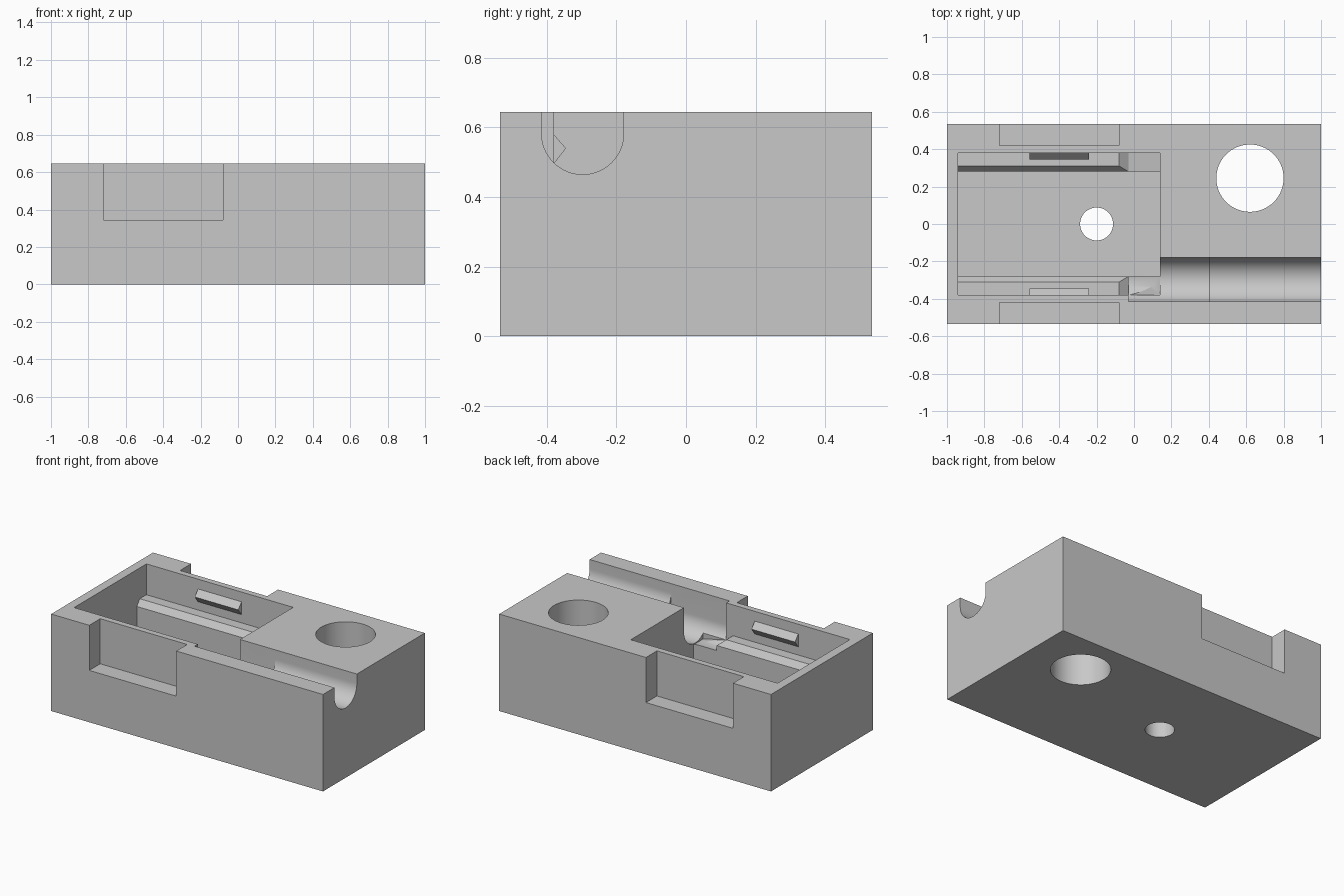
import bpy, bmesh, math
from mathutils import Vector

default = bpy.data.objects.get("Cube")
if default:
    bpy.data.objects.remove(default, do_unlink=True)

grey = bpy.data.materials.new("light grey")
grey.use_nodes = True
colour = (0.58, 0.58, 0.58, 1)
grey.diffuse_color = colour
grey.node_tree.nodes["Principled BSDF"].inputs["Base Color"].default_value = colour


def prism(name, profile, axis, start, end):
    """Extrude a closed 2D profile along an axis from start to end."""
    place = {"x": lambda a, b: (start, a, b),
             "y": lambda a, b: (a, start, b),
             "z": lambda a, b: (a, b, start)}[axis]
    bm = bmesh.new()
    face = bm.faces.new([bm.verts.new(place(a, b)) for a, b in profile])
    top = bmesh.ops.extrude_face_region(bm, geom=[face])["geom"]
    shift = Vector([(end - start) * (axis == k) for k in "xyz"])
    bmesh.ops.translate(bm, vec=shift, verts=[v for v in top if isinstance(v, bmesh.types.BMVert)])
    bmesh.ops.recalc_face_normals(bm, faces=bm.faces)
    mesh = bpy.data.meshes.new(name)
    bm.to_mesh(mesh)
    bm.free()
    mesh.materials.append(grey)
    obj = bpy.data.objects.new(name, mesh)
    bpy.context.collection.objects.link(obj)
    return obj


def rect(a0, a1, b0, b1):
    return [(a0, b0), (a1, b0), (a1, b1), (a0, b1)]


def circle(cx, cy, r, n=64):
    return [(cx + r * math.cos(math.tau * i / n), cy + r * math.sin(math.tau * i / n))
            for i in range(n)]


def u_slot(cy, r, bottom, top, n=32):
    arc = [(cy - r * math.cos(math.pi * i / n), bottom + r - r * math.sin(math.pi * i / n))
           for i in range(n + 1)]
    return arc + [(cy + r, top), (cy - r, top)]


def cut(body, cutter):
    cutter.hide_render = True
    mod = body.modifiers.new("cut", "BOOLEAN")
    mod.operation = "DIFFERENCE"
    mod.solver = "EXACT"
    mod.object = cutter
    bpy.context.view_layer.objects.active = body
    bpy.ops.object.modifier_apply(modifier=mod.name)
    bpy.data.objects.remove(cutter, do_unlink=True)


W, H, ABOVE = 0.535, 0.645, 0.8
X0, X1 = -0.94, 0.14
body = prism("housing", rect(-W, W, 0, H), "x", -1, 1)

# Upper pocket, whose side ledges ramp down towards the inner end
ledge = [(X0, 0.44), (-0.08, 0.44), (-0.03, 0.40), (X1, 0.36), (X1, ABOVE), (X0, ABOVE)]
cut(body, prism("upper_pocket", ledge, "y", -0.38, 0.38))

# Deep central pocket and the chamfer along its ledges
cut(body, prism("deep_pocket", rect(-0.28, 0.28, 0.10, ABOVE), "x", X0, X1))
chamfer = [(-0.265, 0.38), (0.265, 0.38), (0.325, 0.46), (-0.325, 0.46)]
cut(body, prism("ledge_chamfer", chamfer, "x", X0, 0.0))

# Cable channel: shallow outer run and deeper inner run
cut(body, prism("outer_channel", u_slot(-0.297, 0.118, 0.465, ABOVE), "x", 0.3, 1.1))
cut(body, prism("inner_channel", u_slot(-0.297, 0.118, 0.365, ABOVE), "x", -0.03, 0.4))

# Side notches
for side in (-1, 1):
    cut(body, prism("side_notch", rect(-0.72, -0.08, 0.345, ABOVE), "y", side * 0.42, side * 0.7))

# Through holes
cut(body, prism("large_hole", circle(0.62, 0.245, 0.18), "z", -0.1, ABOVE))
cut(body, prism("small_hole", circle(-0.2, 0, 0.088), "z", -0.1, ABOVE))

# Snap catches on the pocket walls
for side, label in ((-1, "right"), (1, "left")):
    wedge = [(side * 0.385, 0.495), (side * 0.38, 0.495), (side * 0.345, 0.54),
             (side * 0.38, 0.58), (side * 0.385, 0.58)]
    prism(label + "_catch", wedge, "x", -0.56, -0.24)

bpy.ops.object.select_all(action="DESELECT")
body.select_set(True)
bpy.context.view_layer.objects.active = body
bpy.ops.object.shade_smooth_by_angle(angle=math.radians(20))
